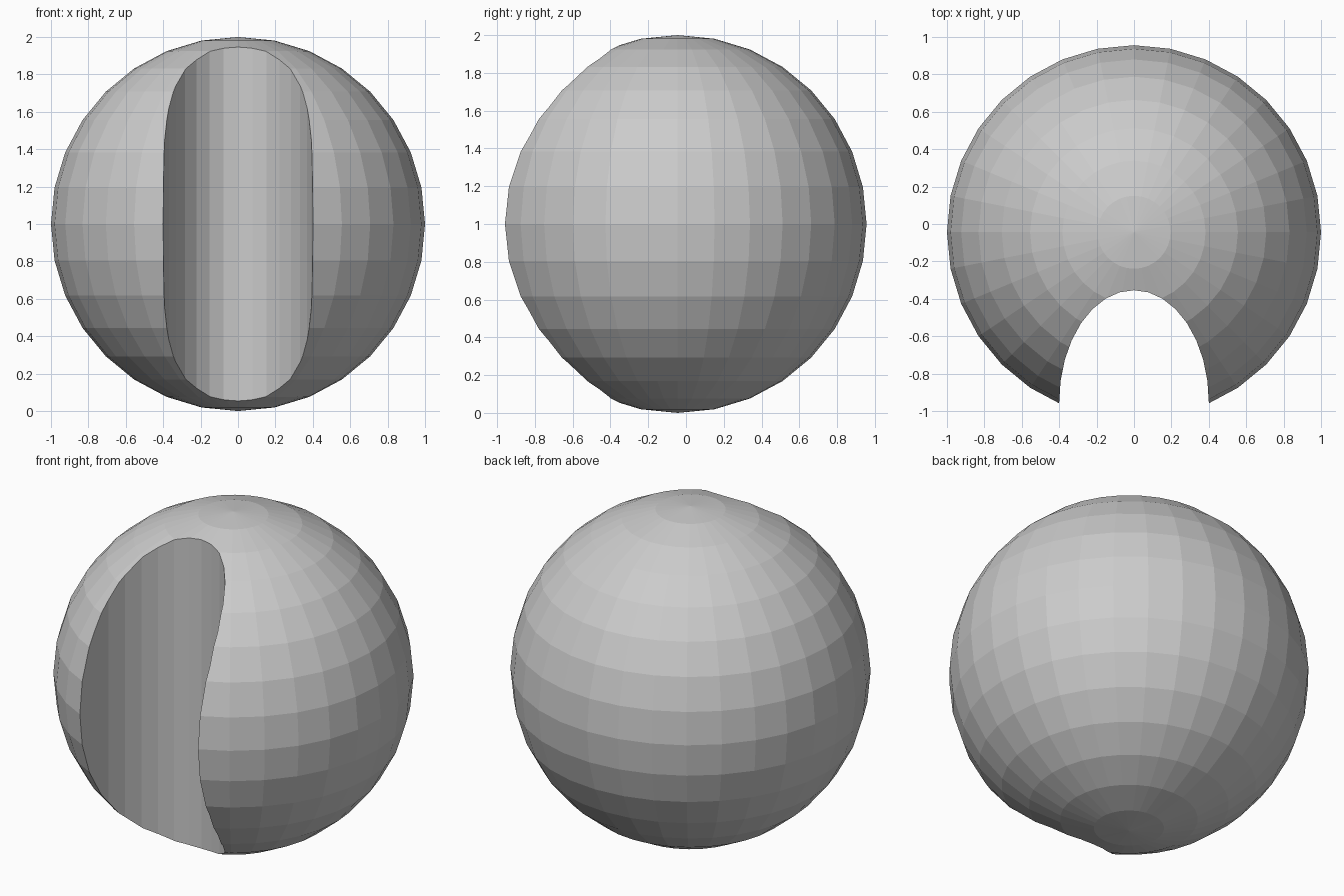
import bpy

if "Cube" in bpy.data.objects:
    bpy.data.objects.remove(bpy.data.objects["Cube"])

CENTRE_Y = -0.044

# Faceted ball
bpy.ops.mesh.primitive_uv_sphere_add(segments=32, ring_count=16, radius=1,
                                     location=(0, CENTRE_Y, 1))
ball = bpy.context.object
ball.name = "notched_ball"

# Upright elliptical cutter for the front groove
bpy.ops.mesh.primitive_cylinder_add(vertices=32, radius=1, depth=3,
                                    location=(0, CENTRE_Y - 0.91, 1))
cutter = bpy.context.object
cutter.name = "groove_cutter"
cutter.scale = (0.4, 0.6, 1)
bpy.ops.object.transform_apply(location=False, rotation=False, scale=True)

# Carve the groove, then discard the cutter
groove = ball.modifiers.new("groove", 'BOOLEAN')
groove.operation = 'DIFFERENCE'
groove.solver = 'EXACT'
groove.object = cutter
bpy.context.view_layer.objects.active = ball
bpy.ops.object.modifier_apply(modifier=groove.name)
bpy.data.objects.remove(cutter, do_unlink=True)
